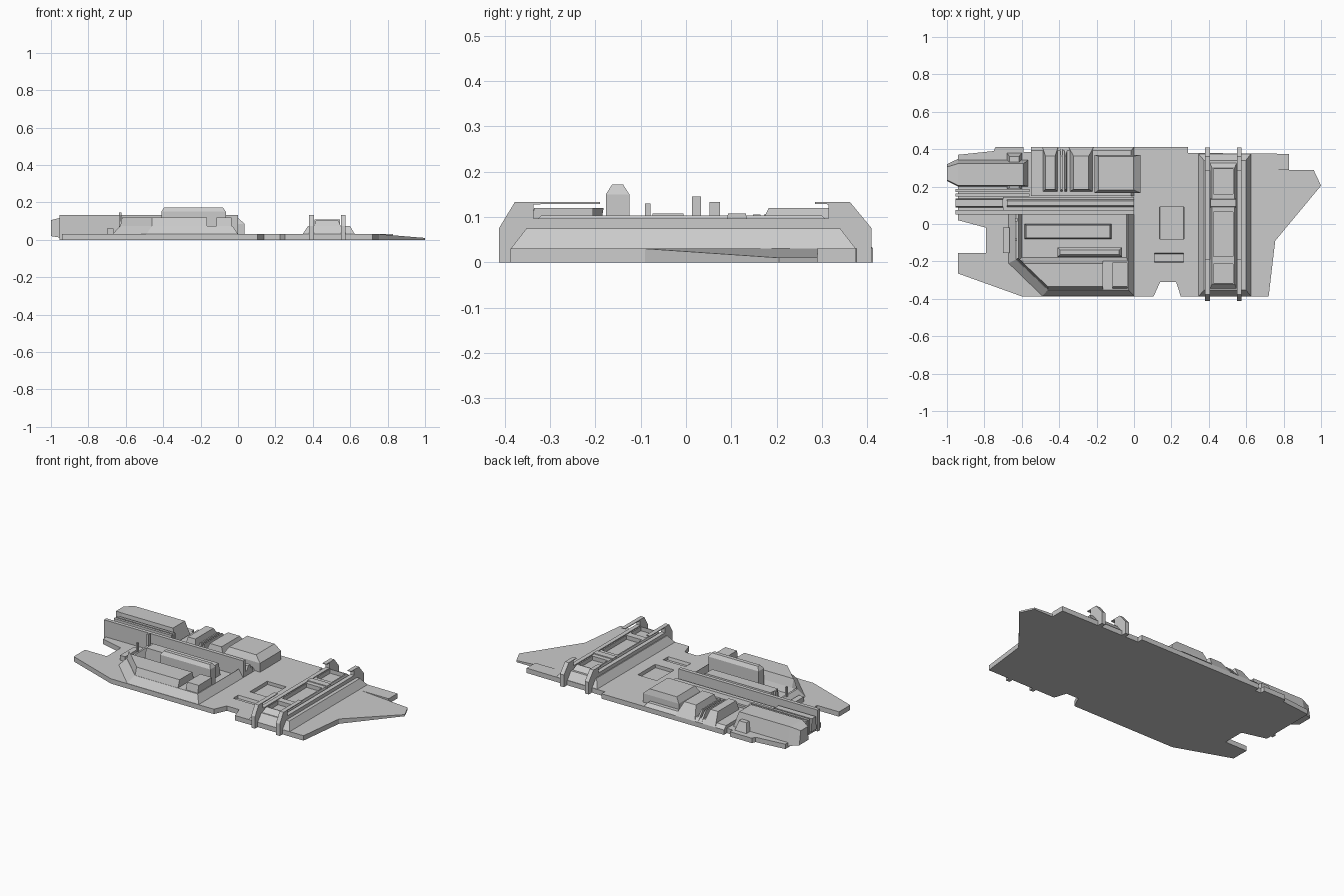
import bpy, bmesh

def make(name, verts, faces):
    me = bpy.data.meshes.new(name)
    me.from_pydata(verts, [], faces)
    bm = bmesh.new()
    bm.from_mesh(me)
    bmesh.ops.recalc_face_normals(bm, faces=bm.faces)
    bm.to_mesh(me)
    bm.free()
    ob = bpy.data.objects.new(name, me)
    bpy.context.collection.objects.link(ob)
    return ob

def loft(name, low, high):
    """Closed solid between two matching outlines."""
    n = len(low)
    faces = [list(range(n)), list(range(n, 2 * n))]
    faces += [(i, (i + 1) % n, n + (i + 1) % n, n + i) for i in range(n)]
    return make(name, list(low) + list(high), faces)

def plate(name, pts, z0, z1):
    return loft(name, [(x, y, z0) for x, y in pts], [(x, y, z1) for x, y in pts])

def box(name, x0, x1, y0, y1, z0, z1, l=0, r=0, f=0, b=0):
    """Box whose top is drawn in by l, r, f, b on each side."""
    low = [(x0, y0, z0), (x1, y0, z0), (x1, y1, z0), (x0, y1, z0)]
    high = [(x0+l, y0+f, z1), (x1-r, y0+f, z1), (x1-r, y1-b, z1), (x0+l, y1-b, z1)]
    return loft(name, low, high)

def cut(ob, *dims, **taper):
    c = box("cutter", *dims, **taper)
    c.hide_render = True
    c.hide_set(True)
    m = ob.modifiers.new("recess", 'BOOLEAN')
    m.object = c
    m.solver = 'EXACT'
    bpy.context.view_layer.objects.active = ob
    bpy.ops.object.modifier_apply(modifier=m.name)
    bpy.data.objects.remove(c, do_unlink=True)

# Flat hull plate with stern fork and side notch
hull = plate("hull_plate", [
    (-.94, .02), (-.79, -.02), (-.79, -.155), (-.94, -.155), (-.94, -.265),
    (-.60, -.387), (.105, -.387), (.14, -.31), (.225, -.31), (.25, -.387),
    (.72, -.387), (.755, -.09), (.63, .2), (.645, .29), (.83, .29),
    (.83, .375), (.29, .38), (.29, .413), (-.55, .413), (-.55, .385),
    (-.59, .385), (-.59, .413), (-.74, .413), (-.75, .39), (-.94, .37)], 0, .03)
cut(hull, .14, .265, -.08, .09, .01, .031, l=-.003, r=-.003)
cut(hull, .11, .265, -.20, -.16, .012, .031, f=-.005, b=-.005)

# Nose wedge thinning toward the tip
nose = [(.755, -.09, .03), (1, .205, .01), (.96, .29, .01), (.645, .29, .03), (.63, .2, .03)]
loft("nose_plate", [(x, y, 0) for x, y, z in nose], nose)

# Port deckhouse skirt with sunken well
low = [(0, -.385), (-.49, -.385), (-.67, -.21), (-.67, .05), (0, .05)]
top = [(-.03, -.352), (-.46, -.352), (-.63, -.19), (-.63, .05), (-.03, .05)]
skirt = loft("deckhouse_skirt", [(x, y, .03) for x, y in low], [(x, y, .075) for x, y in top])
cut(skirt, -.60, -.04, -.18, .06, .035, .08, l=-.02, r=-.008, f=-.02)
loft("deckhouse_platform",
     [(x, y, .07) for x, y in [(-.166, -.352), (-.46, -.352), (-.63, -.19), (-.59, -.195), (-.166, -.195)]],
     [(x, y, .12) for x, y in [(-.166, -.335), (-.46, -.335), (-.62, -.182), (-.59, -.21), (-.166, -.21)]])
box("deckhouse_locker", -.115, -.035, -.345, -.205, .07, .12, f=.01)
box("well_cabin", -.585, -.12, -.08, 0, .03, .108, l=.008, r=.008, f=.006, b=.006)
box("bridge_tower", -.41, -.065, -.177, -.125, .03, .15)
box("bridge_roof", -.41, -.065, -.177, -.125, .15, .172, l=.015, r=.015, f=.014, b=.014)
box("well_mast", -.635, -.625, -.09, -.078, .03, .13)
box("aft_mast", -.635, -.622, .013, .033, .03, .145)
box("stern_step", -.70, -.665, -.155, -.02, .03, .06)

# Long central walls and the conduit between them
box("central_wall", -.955, 0, .052, .075, 0, .133)
box("conduit_bed", -.7, 0, .075, .145, .03, .06)
box("conduit", -.68, 0, .09, .13, .06, .085, f=.008, b=.008)
box("stern_exhaust", -.955, -.70, .087, .137, .02, .10, f=.006, b=.006)
for y in (.148, .172):
    box("stern_rail", -.955, -.56, y, y + .016, .02, .105)

# Starboard engine pod with a chamfered end
box("engine_pod", -.94, -.56, .2, .348, .01, .12, r=.03, f=.006, b=.025)
loft("engine_pod_end",
     [(-.94, .2, .01), (-.94, .348, .01), (-.94, .323, .12), (-.94, .206, .12)],
     [(-1, .23, .02), (-1, .32, .02), (-1, .305, .105), (-1, .235, .105)])
box("pod_collar", -.68, -.6, .19, .38, .03, .085, l=.015, r=.015, b=.02)

# Starboard row of sloped deck blocks
for x0, x1, y1, z in [(-.49, -.405, .413, .105), (-.395, -.38, .413, .09), (-.372, -.358, .413, .09),
                      (-.35, -.215, .413, .105)]:
    s = (x1 - x0) * .2
    box("deck_block", x0, x1, .17, y1, .03, z, l=s, r=s, f=.015, b=.05)
box("large_deck_block", -.21, .036, .165, .37, .03, .085)
box("large_deck_block_top", -.21, .036, .165, .37, .085, .12, l=.02, r=.04, f=.018, b=.008)
box("block_row_bed", -.55, 0, .15, .413, .03, .05, r=.015, b=.02)

# Athwartship beam with open troughs
box("cross_beam", .345, .625, -.387, .375, .03, .075, l=.03, r=.027, f=.035, b=.035)
beam = box("cross_beam_channel", .405, .55, -.35, .33, .07, .103, l=.012, r=.012, f=.03, b=.03)
for y0, y1 in [(.16, .295), (-.175, .065), (-.315, -.215)]:
    cut(beam, .425, .53, y0, y1, .078, .11)
box("channel_divider", .41, .545, .085, .14, .07, .108, f=.008, b=.008)

# Pair of clamp ribs with hooked ends
profile = [(-.413, 0), (-.413, .075), (-.378, .133), (-.19, .133), (-.19, .129), (-.337, .128),
           (-.337, .097), (.315, .097), (.315, .128), (.285, .129), (.285, .133), (.362, .133),
           (.41, .075), (.41, 0)]
for x in (.38, .55):
    loft("clamp_rib", [(x, y, z) for y, z in profile], [(x + .026, y, z) for y, z in profile])
